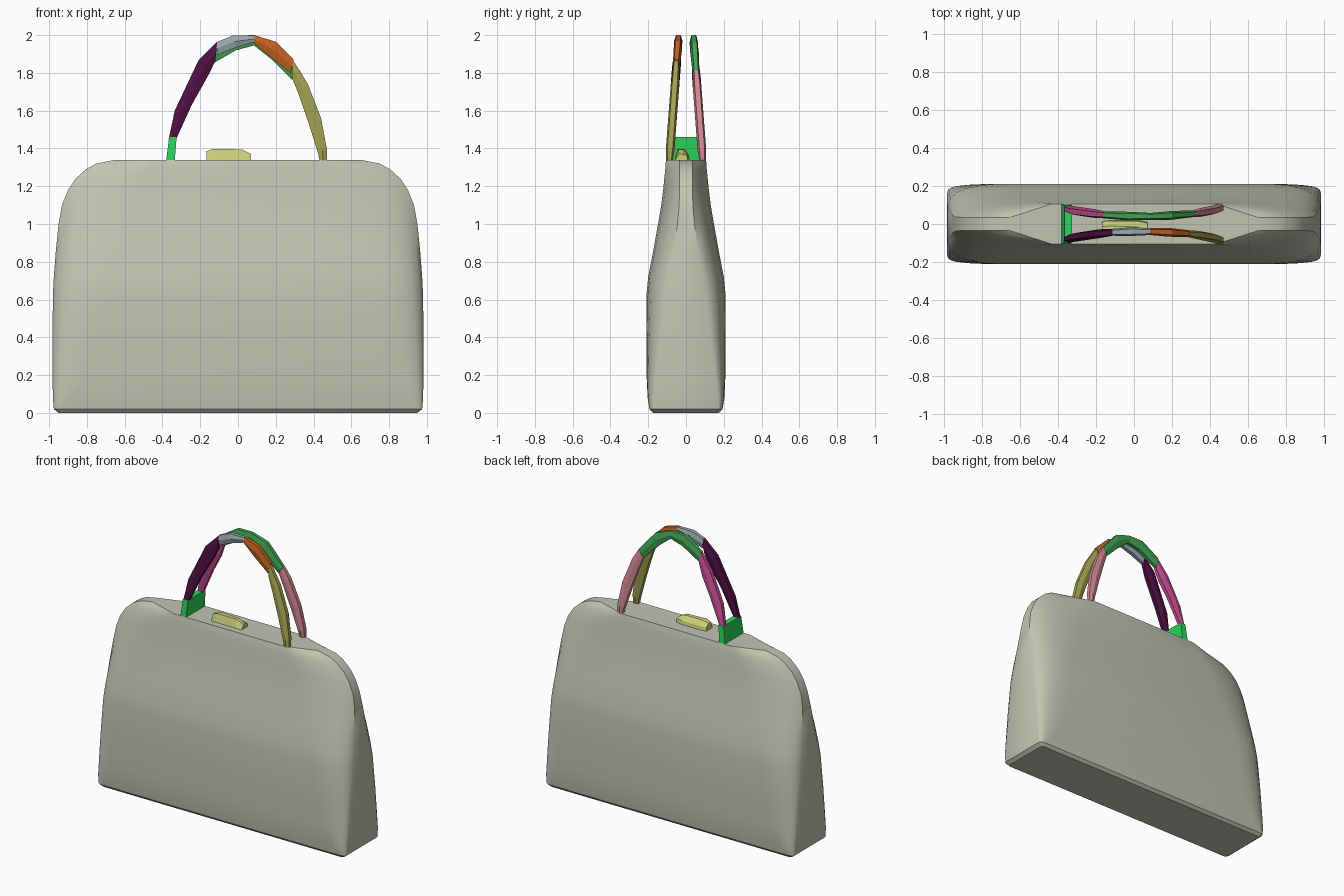
import bpy, bmesh, math
from mathutils import Vector

cube = bpy.data.objects.get("Cube")
if cube:
    bpy.data.objects.remove(cube, do_unlink=True)


def material(name, rgb):
    m = bpy.data.materials.new(name)
    m.use_nodes = True
    m.diffuse_color = (*rgb, 1)
    m.node_tree.nodes["Principled BSDF"].inputs["Base Color"].default_value = (*rgb, 1)
    return m


SAGE = material("sage", (0.53, 0.56, 0.45))
BRIGHT_GREEN = material("bright green", (0.025, 0.66, 0.11))
YELLOW = material("pale yellow", (0.60, 0.63, 0.19))
PURPLE = material("dark purple", (0.08, 0.005, 0.055))
GREY = material("blue grey", (0.32, 0.40, 0.42))
ORANGE = material("orange", (0.53, 0.12, 0.016))
OLIVE = material("olive", (0.37, 0.36, 0.085))
MAGENTA = material("magenta", (0.56, 0.075, 0.29))
GREEN = material("green", (0.055, 0.37, 0.09))
PINK = material("pink", (0.64, 0.25, 0.29))


def loft(name, rings, mat, smooth=None):
    """Skin a list of equal-length closed rings and cap both ends."""
    bm = bmesh.new()
    rows = [[bm.verts.new(p) for p in ring] for ring in rings]
    n = len(rows[0])
    for a, b in zip(rows, rows[1:]):
        for i in range(n):
            j = (i + 1) % n
            bm.faces.new((a[i], a[j], b[j], b[i]))
    bm.faces.new(rows[0][::-1])
    bm.faces.new(rows[-1])
    bmesh.ops.recalc_face_normals(bm, faces=bm.faces)
    mesh = bpy.data.meshes.new(name)
    bm.to_mesh(mesh)
    bm.free()
    mesh.materials.append(mat)
    ob = bpy.data.objects.new(name, mesh)
    bpy.context.collection.objects.link(ob)
    if smooth:
        bpy.ops.object.select_all(action='DESELECT')
        ob.select_set(True)
        bpy.context.view_layer.objects.active = ob
        bpy.ops.object.shade_smooth_by_angle(angle=math.radians(smooth))
    return ob


# Bag body: horizontal sections with narrow ends that pinch towards the top
def body_ring(z, width, end, flat, depth, bulge):
    a, b = Vector((width, end)), Vector((flat, depth))
    ctrl = ((a + b) / 2).lerp(Vector((width, depth)), bulge)
    quarter = []
    for i in range(6):
        t = i / 5
        quarter.append(a * (1 - t) ** 2 + ctrl * 2 * t * (1 - t) + b * t * t)
    half = [(p.x, p.y, z) for p in quarter] + [(-p.x, p.y, z) for p in reversed(quarter)]
    return half + [(-x, -y, z) for x, y, z in half]


# z, half width, end half depth, flat half width, half depth, corner bulge
BODY = [
    (0.00, 0.95, 0.165, 0.93, 0.175, 0.6),
    (0.02, 0.975, 0.17, 0.94, 0.193, 0.8),
    (0.08, 0.98, 0.17, 0.88, 0.203, 0.9),
    (0.20, 0.982, 0.155, 0.80, 0.209, 0.9),
    (0.40, 0.982, 0.13, 0.75, 0.21, 0.9),
    (0.62, 0.98, 0.10, 0.72, 0.21, 0.85),
    (0.72, 0.975, 0.086, 0.70, 0.20, 0.8),
    (0.85, 0.965, 0.066, 0.66, 0.175, 0.75),
    (1.00, 0.95, 0.045, 0.60, 0.148, 0.7),
    (1.10, 0.932, 0.036, 0.56, 0.131, 0.6),
    (1.18, 0.90, 0.035, 0.53, 0.121, 0.5),
    (1.24, 0.86, 0.035, 0.50, 0.115, 0.4),
    (1.29, 0.805, 0.035, 0.47, 0.110, 0.25),
    (1.32, 0.75, 0.035, 0.45, 0.108, 0.1),
    (1.34, 0.65, 0.035, 0.43, 0.106, 0.0),
]
loft("bag_body", [body_ring(*r) for r in BODY], SAGE, 32)


# Handle links: each station is outer x, outer z, inner x, inner z
def handle_link(name, stations, side, mat, drop=0.0):
    rings = []
    for k, (xo, zo, xi, zi) in enumerate(stations):
        zo, zi = zo - drop, zi - drop
        t = 0.018 if k in (0, len(stations) - 1) else 0.023
        xm, zm = (xo + xi) / 2, (zo + zi) / 2
        yc = 0.088 - 0.05 * (zm - 1.34) / 0.66
        section = [(xo, zo, -0.6), (xo, zo, 0.6), (xm, zm, 1), (xi, zi, 0.6), (xi, zi, -0.6), (xm, zm, -1)]
        rings.append([(x, side * yc + t * s, z) for x, z, s in section])
    return loft(name, rings, mat)


LEG = [(0.29, 1.87, 0.285, 1.775), (0.37, 1.74, 0.32, 1.69), (0.44, 1.56, 0.375, 1.53),
       (0.47, 1.40, 0.422, 1.38), (0.47, 1.335, 0.432, 1.335)]
RISE = [(-0.367, 1.45, -0.327, 1.45), (-0.335, 1.60, -0.245, 1.63),
        (-0.21, 1.865, -0.15, 1.80), (-0.11, 1.965, -0.12, 1.865)]
CROWN = [(-0.115, 1.962, -0.11, 1.895), (-0.03, 1.997, -0.01, 1.935), (0.09, 1.998, 0.085, 1.962)]
BEND = [(0.085, 2.0, 0.085, 1.955), (0.20, 1.965, 0.17, 1.885), (0.295, 1.87, 0.28, 1.80)]

# Front handle
handle_link("front_handle_right_rise", RISE, -1, PURPLE)
handle_link("front_handle_crown", CROWN, -1, GREY)
handle_link("front_handle_bend", BEND, -1, ORANGE)
handle_link("front_handle_left_leg", LEG, -1, OLIVE)

# Back handle
BACK_RISE = RISE[:2] + [(-0.24, 1.80, -0.175, 1.755), (-0.155, 1.915, -0.145, 1.83)]
BACK_CROWN = [(-0.16, 1.915, -0.15, 1.84), (-0.03, 1.997, -0.01, 1.92), (0.085, 2.0, 0.085, 1.945)]
BACK_BEND = [(0.085, 2.0, 0.085, 1.945), (0.20, 1.96, 0.18, 1.87), (0.325, 1.815, 0.285, 1.765)]
BACK_LEG = [(0.325, 1.815, 0.29, 1.765)] + LEG[1:]
handle_link("back_handle_right_rise", BACK_RISE, 1, MAGENTA)
handle_link("back_handle_crown", BACK_CROWN, 1, GREEN)
handle_link("back_handle_bend", BACK_BEND, 1, GREEN)
handle_link("back_handle_left_leg", BACK_LEG, 1, PINK)

# Bracket joining both handles on the right side
bracket = [(-0.38, 1.335), (-0.335, 1.335), (-0.325, 1.46), (-0.365, 1.46)]
loft("handle_bracket", [[(x, y * (1 if z < 1.4 else 0.93), z) for x, z in bracket]
                        for y in (-0.106, 0.106)], BRIGHT_GREEN)

# Clasp: a wedge with a pointed left end
clasp_rings = []
for x, back, top, ridge in [(-0.168, 0.014, 1.385, 0.008), (-0.13, 0.02, 1.398, 0.012),
                            (0.02, 0.02, 1.395, 0.006), (0.07, 0.01, 1.37, 0.003)]:
    clasp_rings.append([(x, -0.06, 1.335), (x, back, 1.335), (x, back - 0.005, 1.365),
                        (x, -0.022 + ridge, top), (x, -0.034 - ridge, top)])
loft("clasp", clasp_rings, YELLOW)
